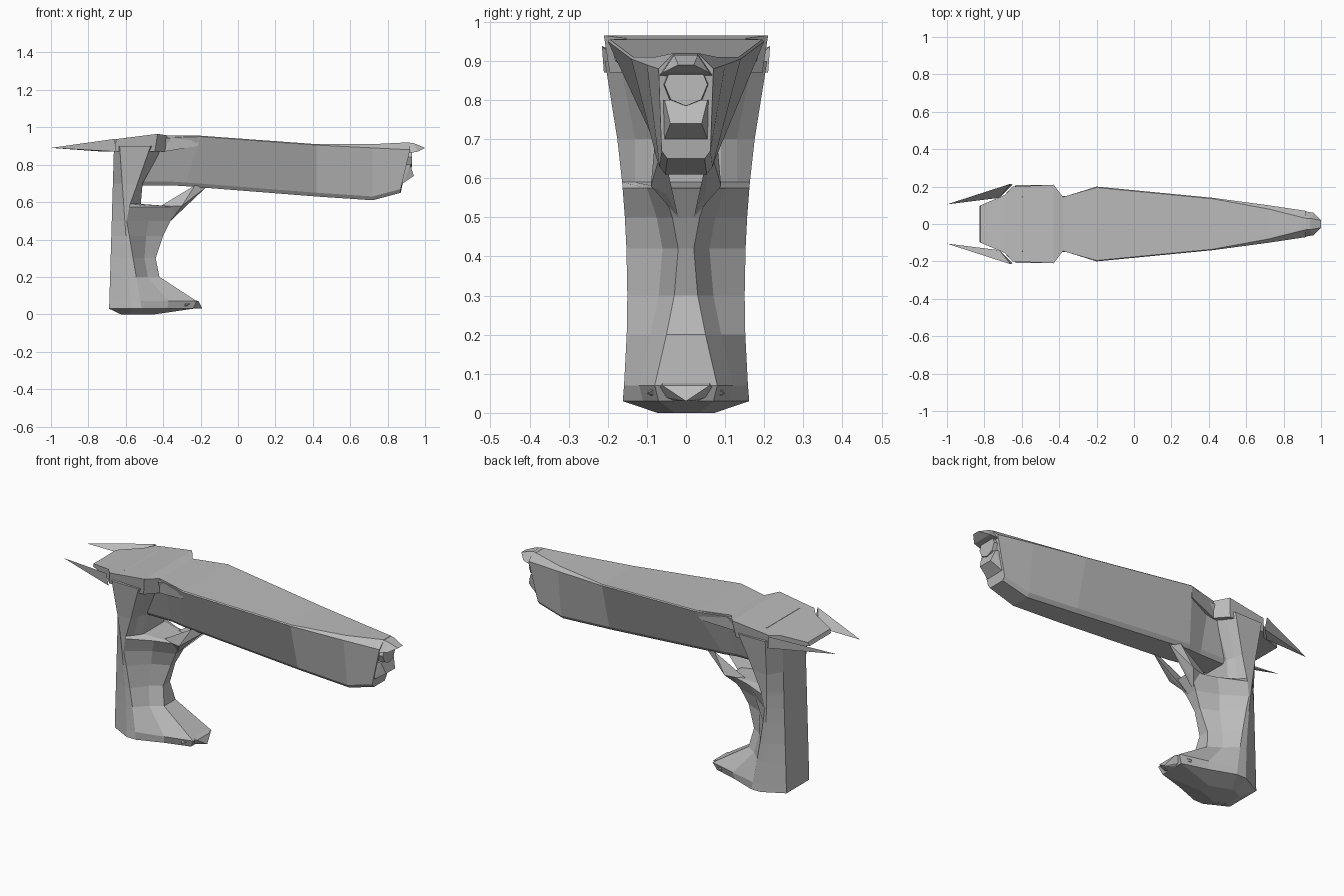
import bpy, bmesh, math

cube = bpy.data.objects.get("Cube")
if cube:
    bpy.data.objects.remove(cube, do_unlink=True)

grey = bpy.data.materials.new("plain grey")
grey.use_nodes = True
tone = (0.5, 0.5, 0.5, 1)
grey.diffuse_color = tone
shader = next(n for n in grey.node_tree.nodes if n.type == 'BSDF_PRINCIPLED')
shader.inputs["Base Color"].default_value = tone
shader.inputs["Roughness"].default_value = 0.8


def finish(name, bm):
    bmesh.ops.recalc_face_normals(bm, faces=bm.faces)
    mesh = bpy.data.meshes.new(name)
    bm.to_mesh(mesh)
    bm.free()
    mesh.materials.append(grey)
    obj = bpy.data.objects.new(name, mesh)
    bpy.context.collection.objects.link(obj)
    return obj


def loft(name, halves):
    """Skin rings given as half outlines on +y; each is mirrored to close it."""
    bm = bmesh.new()
    rings = []
    for half in halves:
        ring = list(half) + [(x, -y, z) for x, y, z in reversed(half)]
        rings.append([bm.verts.new(point) for point in ring])
    for ring, following in zip(rings, rings[1:]):
        for i in range(len(ring)):
            j = (i + 1) % len(ring)
            bm.faces.new((ring[i], ring[j], following[j], following[i]))
    bm.faces.new(rings[0])
    bm.faces.new(rings[-1])
    return finish(name, bm)


def hull(name, points):
    """Convex solid around a few corner points."""
    bm = bmesh.new()
    for point in points:
        bm.verts.new(point)
    bmesh.ops.convex_hull(bm, input=bm.verts)
    return finish(name, bm)


def mirrored(points):
    return [(x, -y, z) for x, y, z in points]


def pair(name, points):
    hull(name + "_left", points)
    hull(name + "_right", mirrored(points))


def bridge(name, points):
    hull(name, points + mirrored(points))


def barrel_section(x, width, top, bottom, chamfer=0.005, lean=0.0):
    """Undercut section: wide shoulder, narrow keel, leaning rearward below."""
    keel = 0.05 + 0.18 * width
    return [(x, width - chamfer, top), (x, width, top - chamfer),
            (x - lean, keel, bottom + 0.02), (x - lean, keel - 0.015, bottom)]


def plate_section(x, width, top, bottom):
    inset = width * 0.07
    return [(x, width, top), (x - inset, width - inset, bottom)]


def grip_section(z, front, ridge):
    """Chamfered back, widest at a swept rib, hollow flank, front ridge."""
    width = 0.15 + 0.16 * (z - 0.3) ** 2
    back = -0.69 + 0.03 * z
    flank = -0.57 - 0.07 * z
    rib = max(-0.51 - 0.17 * z, -0.59 + 0.35 * (z - 0.55))
    return [(back, 0.1, z), (flank, width, z), (rib, width, z),
            ((rib + front) / 2, ridge + 0.04, z), (front, ridge, z)]


# Long tapering barrel with chamfered nose
loft("barrel", [
    barrel_section(-0.36, 0.15, 0.95, 0.69),
    barrel_section(-0.2, 0.2, 0.955, 0.685, lean=0.08),
    barrel_section(0.42, 0.14, 0.91, 0.63),
    barrel_section(0.72, 0.1, 0.91, 0.61, chamfer=0.02),
    barrel_section(0.92, 0.07, 0.92, 0.65, chamfer=0.04, lean=0.05),
])

# Overhanging lip above the muzzle
bridge("muzzle_lip", [(0.9, 0.03, 0.92), (0.94, 0.03, 0.915), (1, 0.02, 0.89),
                      (0.96, 0.06, 0.87), (0.9, 0.07, 0.86)])

# Eight-sided muzzle and the ledge beneath it
bm = bmesh.new()
bmesh.ops.create_cone(bm, cap_ends=True, segments=8, radius1=0.06,
                      radius2=0.055, depth=0.05)
muzzle = finish("muzzle_disc", bm)
muzzle.location = (0.905, 0, 0.84)
muzzle.rotation_euler.y = math.pi / 2
bridge("muzzle_ledge", [(0.88, 0.06, 0.8), (0.92, 0.055, 0.8),
                        (0.94, 0.04, 0.74), (0.88, 0.055, 0.7)])

# Receiver between barrel and grip
loft("receiver", [barrel_section(x, 0.15, 0.945, 0.69) for x in (-0.6, -0.34)])

# Top plate, flaring at the rear and notched before the barrel
loft("top_plate", [
    plate_section(-0.82, 0.1, 0.905, 0.885),
    plate_section(-0.69, 0.155, 0.93, 0.87),
    plate_section(-0.65, 0.2, 0.937, 0.87),
    plate_section(-0.43, 0.21, 0.965, 0.87),
    plate_section(-0.38, 0.145, 0.957, 0.87),
    plate_section(-0.2, 0.195, 0.955, 0.9),
])

# Pointed rear fins, with an inner face dropping to the plate
pair("rear_fin", [(-1, 0.105, 0.89), (-0.66, 0.215, 0.938),
                  (-0.65, 0.21, 0.87), (-0.72, 0.14, 0.87)])

# Grip with a tapered sole
sections = [grip_section(z, front, ridge) for z, front, ridge in (
    (0.03, -0.24, 0.07), (0.07, -0.22, 0.08), (0.2, -0.42, 0.05),
    (0.3, -0.44, 0.03), (0.42, -0.4, 0.02), (0.5, -0.36, 0.035),
    (0.575, -0.31, 0.06), (0.59, -0.52, 0.09), (0.7, -0.51, 0.09),
    (0.9, -0.4, 0.13))]
sole = [(0.4 * x - 0.35, 0.45 * y, 0) for x, y, z in sections[0]]
loft("grip", [sole] + sections)

# Pointed toe
bridge("toe", [(-0.28, 0.1, 0.05), (-0.21, 0.06, 0.07), (-0.19, 0, 0.03),
               (-0.3, 0.06, 0.03), (-0.3, 0.06, 0.1)])

# Guard prongs spreading from the grip ridge up to the barrel
pair("guard_prong", [(-0.36, 0.02, 0.5), (-0.42, 0.06, 0.575),
                     (-0.3, 0.09, 0.58), (-0.3, 0.05, 0.56),
                     (-0.17, 0.06, 0.68), (-0.23, 0.08, 0.69)])
